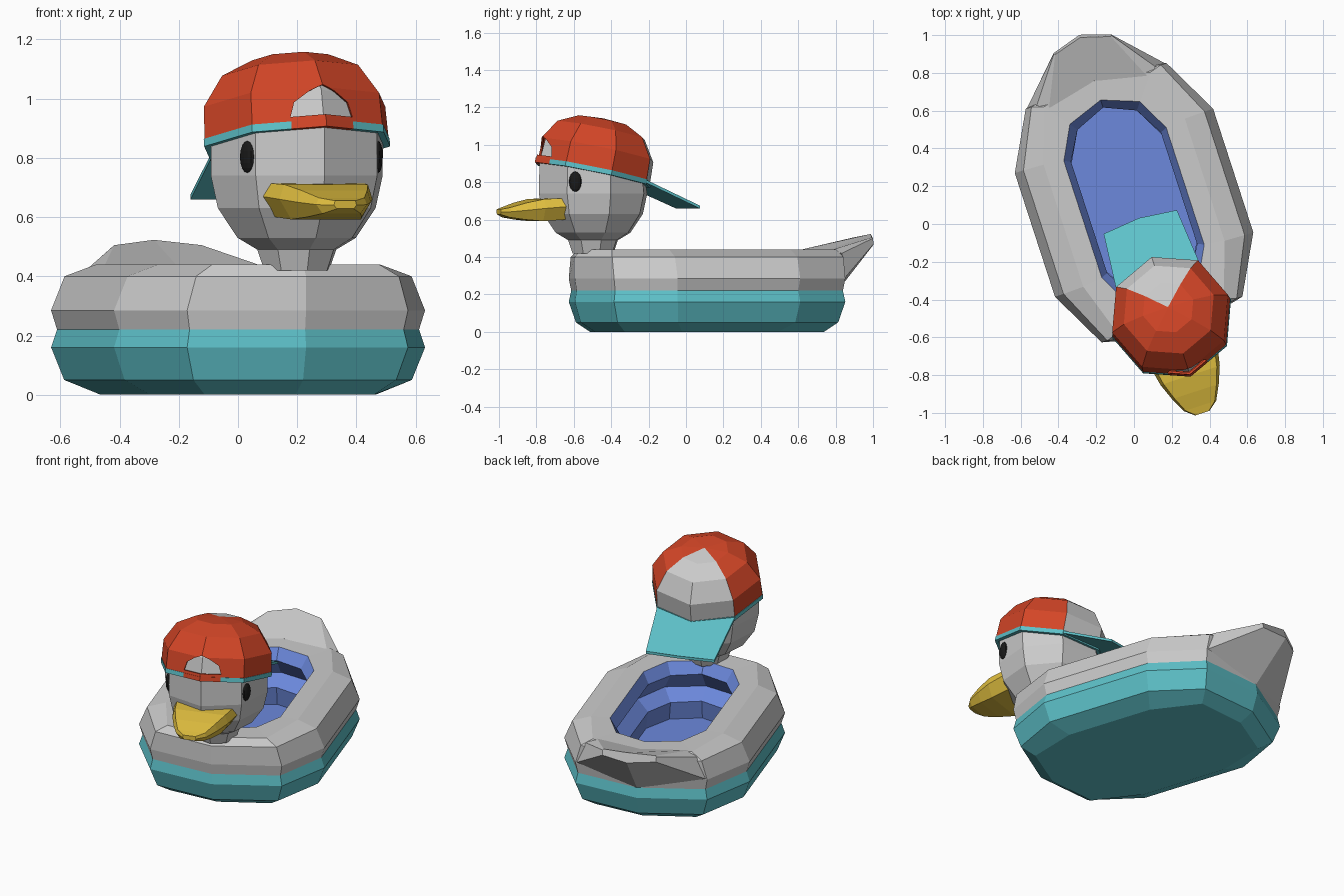
import bpy, bmesh
from math import sin, cos, radians, pi
from mathutils import Matrix, Vector

if "Cube" in bpy.data.objects:
    bpy.data.objects.remove(bpy.data.objects["Cube"])


def material(name, rgb):
    m = bpy.data.materials.new(name)
    m.diffuse_color = (*rgb, 1)
    m.use_nodes = True
    m.node_tree.nodes["Principled BSDF"].inputs["Base Color"].default_value = m.diffuse_color
    return m


GREY = None
TEAL = material("teal", (0.11, 0.53, 0.58))
BLUE = material("blue", (0.15, 0.25, 0.72))
RED = material("red", (0.65, 0.06, 0.02))
YELLOW = material("yellow", (0.75, 0.52, 0.05))
BLACK = material("black", (0.01, 0.01, 0.01))

# whole model is turned 18 degrees; each part has its own local frame
TURN = Matrix.Rotation(radians(18), 4, 'Z')
BODY = TURN @ Matrix.Translation((0.035, 0.107, 0))
HEAD = TURN @ Matrix.Translation((0.035, -0.534, 0))
TILT = Matrix.Translation((0, 0, 0.86)) @ Matrix.Rotation(radians(-12), 4, 'X')
CAP = HEAD @ TILT


def finish(name, bm, mats, frame):
    bmesh.ops.recalc_face_normals(bm, faces=bm.faces)
    bm.transform(frame)
    me = bpy.data.meshes.new(name)
    bm.to_mesh(me)
    bm.free()
    if any(mats):
        for m in mats:
            me.materials.append(m)
    ob = bpy.data.objects.new(name, me)
    bpy.context.collection.objects.link(ob)
    return ob


def loft(name, rings, frame, mats=(None,), pick=lambda band, col: 0, closed=True):
    """Skin a list of equal-length rings; pick gives the material of each face."""
    bm = bmesh.new()
    vs = [[bm.verts.new(p) for p in r] for r in rings]
    n = len(vs[0])
    for b in range(len(vs) - 1):
        for c in range(n):
            d = (c + 1) % n
            f = bm.faces.new((vs[b][c], vs[b][d], vs[b + 1][d], vs[b + 1][c]))
            f.material_index = pick(b, c)
    if closed:
        bm.faces.new(vs[0]).material_index = pick(0, 0)
        bm.faces.new(vs[-1]).material_index = pick(len(vs) - 2, 0)
    return finish(name, bm, mats, frame)


def hull_ring(z, ws, ys, wd, yd, ye):
    half = [(0, -ye), (wd, -yd), (ws, -ys), (ws, ys), (wd, yd), (0, ye)]
    return [(x, y, z) for x, y in half + [(-x, y) for x, y in half[4:0:-1]]]


def octagon(r, z):
    return [(r * sin(i * pi / 4), -r * cos(i * pi / 4), z) for i in range(8)]


# boat body: teal hull, grey tube, blue hollow inside
body = [
    (0.00, 0.400, 0.27, 0.300, 0.560, 0.63),
    (0.05, 0.510, 0.33, 0.360, 0.620, 0.71),
    (0.16, 0.552, 0.344, 0.392, 0.650, 0.743),
    (0.22, 0.532, 0.34, 0.380, 0.640, 0.733),
    (0.285, 0.552, 0.344, 0.392, 0.650, 0.743),
    (0.40, 0.504, 0.344, 0.360, 0.650, 0.743),
    (0.44, 0.393, 0.34, 0.296, 0.630, 0.71),
    (0.437, 0.285, 0.325, 0.195, 0.500, 0.572),
    (0.37, 0.250, 0.31, 0.165, 0.460, 0.53),
    (0.26, 0.320, 0.33, 0.220, 0.530, 0.61),
    (0.20, 0.250, 0.30, 0.165, 0.460, 0.53),
    (0.09, 0.265, 0.31, 0.175, 0.470, 0.54),
]
loft("boat_body", [hull_ring(*r) for r in body], BODY, (TEAL, GREY, BLUE),
     lambda b, c: 0 if b < 3 else 1 if b < 7 else 2)

# tail: loft from the rear of the tube out to the raised tip
tail_root = [(-0.39, 0.645, 0.285), (-0.33, 0.65, 0.42), (-0.28, 0.60, 0.435), (0, 0.68, 0.44),
             (0.28, 0.60, 0.435), (0.33, 0.65, 0.42), (0.39, 0.645, 0.285), (0, 0.735, 0.22)]
tail_tip = [(-0.16, 0.885, 0.47), (-0.16, 0.88, 0.50), (-0.155, 0.875, 0.505), (0, 0.92, 0.523),
            (0.155, 0.875, 0.505), (0.16, 0.88, 0.50), (0.16, 0.885, 0.47), (0, 0.935, 0.465)]
loft("tail", [tail_root, tail_tip], BODY)

# head and neck, with a tilted dome that fills the cap
neck = [octagon(r, z) for r, z in
        [(0.115, 0.42), (0.14, 0.49), (0.21, 0.53), (0.28, 0.63), (0.305, 0.74)]]
dome = [[TILT @ Vector(p) for p in octagon(r, h)] for r, h in
        [(0.305, -0.01), (0.298, 0.11), (0.23, 0.205), (0.12, 0.258)]]
loft("head", neck + dome, HEAD)

# beak
beak = [(-0.20, 0.19, 0.715, 0.67, 0.60), (-0.32, 0.165, 0.71, 0.66, 0.592),
        (-0.41, 0.13, 0.69, 0.65, 0.60), (-0.49, 0.09, 0.665, 0.642, 0.612),
        (-0.53, 0.04, 0.655, 0.64, 0.628)]
loft("beak", [[(-0.9 * w, y, t), (0.9 * w, y, t), (w, y, m),
               (0.75 * w, y, b), (-0.75 * w, y, b), (-w, y, m)] for y, w, t, m, b in beak],
     HEAD, (YELLOW,))

# eyes
for side, label in ((-1, "left"), (1, "right")):
    bm = bmesh.new()
    bmesh.ops.create_uvsphere(bm, u_segments=12, v_segments=8, radius=1)
    place = (Matrix.Translation((side * 0.232, -0.175, 0.803))
             @ Matrix.Rotation(-side * pi / 8, 4, 'Z') @ Matrix.Diagonal((0.016, 0.034, 0.054, 1)))
    finish(label + "_eye", bm, (BLACK,), HEAD @ place)

# cap shell: inner wall up over the rim to the outer wall, grey panel at the back
outer = [(0.327, 0), (0.322, 0.115), (0.25, 0.222), (0.14, 0.275), (0.003, 0.287)]
inner = [(r * 0.965, h * 0.965) for r, h in reversed(outer)]
cap = loft("cap", [octagon(r, h) for r, h in inner + outer], CAP, (RED, GREY),
           lambda b, c: 1 if b >= 5 and c in (3, 4) else 0)

# arched opening cut in the cap
arch = [(-0.11, 0.02), (0.11, 0.02), (0.095, 0.07), (0.045, 0.105),
        (0, 0.125), (-0.045, 0.105), (-0.095, 0.07)]
cutter = loft("cap_cutter", [[(x, y, z) for x, z in arch] for y in (-0.5, -0.15)], CAP)
cutter.hide_render = True
cut = cap.modifiers.new("opening", 'BOOLEAN')
cut.operation, cut.object, cut.solver = 'DIFFERENCE', cutter, 'EXACT'
bpy.context.view_layer.objects.active = cap
bpy.ops.object.modifier_apply(modifier=cut.name)
bpy.data.objects.remove(cutter)

# teal band round the cap edge, closed at the front by a red strap
rim = [Vector(p) for p in octagon(0.33, 0)]
gap_r, gap_l = rim[0].lerp(rim[1], 0.47), rim[0].lerp(rim[7], 0.47)


def strip(name, path, mat):
    sections = [[(p.x * k, p.y * k, h) for k, h in
                 ((1, 0.004), (1, -0.022), (0.93, -0.022), (0.93, 0.004))] for p in path]
    return loft(name, sections, CAP, (mat,))


strip("cap_band", [gap_r] + rim[1:] + [gap_l], TEAL)
strip("cap_strap", [gap_l, rim[0], gap_r], RED)

# brim pointing backwards
top = [(0.232, 0.225, 0.812), (0, 0.31, 0.80), (-0.232, 0.225, 0.812),
       (-0.204, 0.534, 0.675), (0, 0.556, 0.682), (0.204, 0.534, 0.675)]
loft("cap_brim", [[(x, y, z - d) for x, y, z in top] for d in (0, 0.016)], HEAD, (TEAL,))
